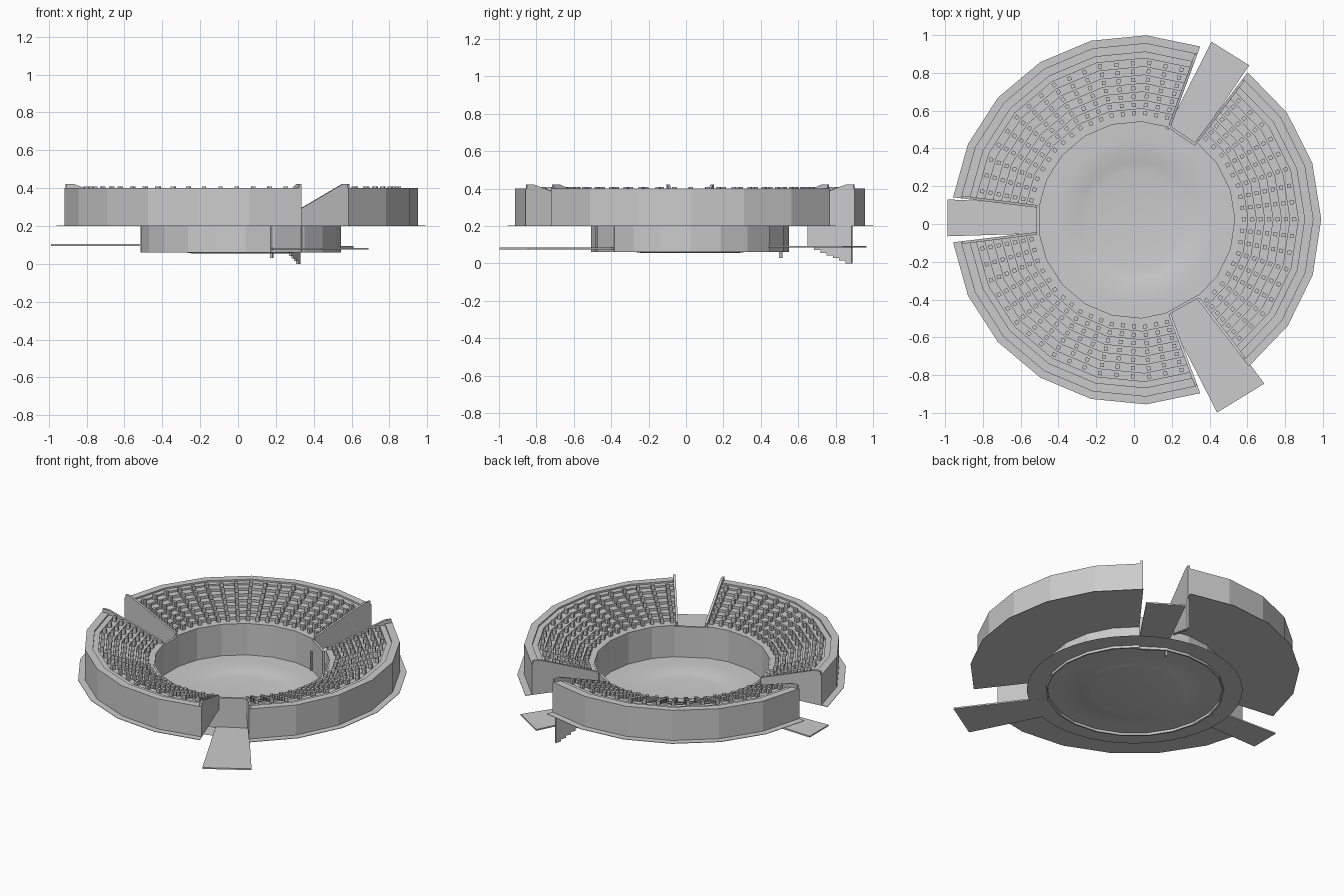
import bpy, bmesh
from math import sin, cos, radians, pi
from mathutils import Vector, Matrix

if "Cube" in bpy.data.objects:
    bpy.data.objects.remove(bpy.data.objects["Cube"])

CX, CY = 0.013, 0.022
STANDS = {"right": (-52.5, 53.0), "back": (69.8, 173.0), "front": (187.0, 290.2)}
ROWS, COLS, PITCH, RISE = 7, 17, 0.0445, 0.0165


def polar(r, deg, z):
    a = radians(deg)
    return Vector((CX + r * cos(a), CY + r * sin(a), z))


def finish(bm, name, normals=True):
    if normals:
        bmesh.ops.recalc_face_normals(bm, faces=bm.faces)
    me = bpy.data.meshes.new(name)
    bm.to_mesh(me)
    bm.free()
    ob = bpy.data.objects.new(name, me)
    bpy.context.collection.objects.link(ob)
    return ob


def sweep(name, profile, a0, a1, n):
    """Closed (r, z) profile swept around the arena centre, with end caps."""
    bm = bmesh.new()
    rings = []
    for i in range(n + 1):
        a = a0 + (a1 - a0) * i / n
        rings.append([bm.verts.new(polar(r, a, z)) for r, z in profile])
    m = len(profile)
    for A, B in zip(rings, rings[1:]):
        for j in range(m):
            k = (j + 1) % m
            bm.faces.new((A[j], B[j], B[k], A[k]))
    bm.faces.new(rings[0])
    bm.faces.new(rings[-1])
    return finish(bm, name)


def radial_panel(name, profile, deg, thick):
    """Upright (r, z) outline on a radial line, thickened sideways."""
    bm = bmesh.new()
    side = Vector((-sin(radians(deg)), cos(radians(deg)), 0)) * thick
    f = bm.faces.new([bm.verts.new(polar(r, deg, z)) for r, z in profile])
    ext = bmesh.ops.extrude_face_region(bm, geom=[f])["geom"]
    bmesh.ops.translate(bm, vec=side, verts=[v for v in ext if isinstance(v, bmesh.types.BMVert)])
    return finish(bm, name)


def slab(name, corners, z0, z1):
    """Flat plate from plan corners."""
    bm = bmesh.new()
    f = bm.faces.new([bm.verts.new((x, y, z0)) for x, y in corners])
    ext = bmesh.ops.extrude_face_region(bm, geom=[f])["geom"]
    bmesh.ops.translate(bm, vec=(0, 0, z1 - z0), verts=[v for v in ext if isinstance(v, bmesh.types.BMVert)])
    return finish(bm, name)


# Stepped stand profile: inner lip, seven tiers, rim, outer wall, base flange
tiers = [(0.53, 0.2), (0.53, 0.28)]
for i in range(ROWS):
    z = 0.28 + RISE * i
    r = 0.545 + PITCH * i
    if i:
        tiers.append((r, z))
    tiers.append((r + PITCH, z))
r = 0.545 + PITCH * ROWS
tiers += [(r, 0.39), (0.89, 0.39), (0.89, 0.4), (0.937, 0.4), (0.937, 0.203), (0.978, 0.203), (0.978, 0.2)]

parapet = [(0.53, 0.2), (0.53, 0.295), (0.56, 0.305), (0.89, 0.422), (0.93, 0.422), (0.93, 0.2)]

for side, (a0, a1) in STANDS.items():
    sweep(side + "_stand", tiers, a0, a1, 6)
    # Arena wall below the stand
    sweep(side + "_arena_wall", [(0.52, 0.06), (0.52, 0.282), (0.53, 0.282), (0.53, 0.06)], a0, a1, 6)
    # Sloping end parapets
    radial_panel(side + "_parapet_a", parapet, a0, 0.014)
    radial_panel(side + "_parapet_b", parapet, a1, -0.014)
    # Seats, following the faceted tiers
    bm = bmesh.new()
    seg = (a1 - a0) / 6
    for c in range(COLS):
        a = a0 + 3.5 + (a1 - a0 - 7) * c / (COLS - 1)
        mid = a0 + (int((a - a0) / seg) + 0.5) * seg
        flat = cos(radians(seg / 2)) / cos(radians(a - mid))
        for i in range(ROWS):
            z = 0.28 + RISE * i
            p = polar((0.565 + PITCH * i) * flat + 0.004, a, z + 0.015)
            M = Matrix.Translation(p) @ Matrix.Rotation(radians(mid), 4, 'Z') @ Matrix.Diagonal((0.021, 0.021, 0.03, 1))
            bmesh.ops.create_cube(bm, size=1, matrix=M)
    finish(bm, side + "_seats")

# Arena floor with a shallow round basin
bm = bmesh.new()
N = 48
prev = None
for r, z in [(0.64, 0.076), (0.43, 0.076), (0.355, 0.073), (0.31, 0.063), (0.255, 0.055)]:
    ring = [bm.verts.new(polar(r, 360 * i / N, z)) for i in range(N)]
    if prev:
        for i in range(N):
            k = (i + 1) % N
            bm.faces.new((prev[i], prev[k], ring[k], ring[i]))
    prev = ring
bm.faces.new(prev)
for f in bm.faces:
    f.smooth = True
finish(bm, "arena_floor")

# Entrance ramps in the three gaps: inner pair, then outer pair of corners
RAMPS = {
    "left": ([(-0.5, -0.05), (-0.5, 0.11), (-0.987, 0.13), (-0.987, -0.065)], 0.095),
    "back": ([(0.18, 0.51), (0.32, 0.415), (0.61, 0.84), (0.41, 0.965)], 0.084),
    "front": ([(0.34, -0.375), (0.17, -0.47), (0.44, -0.998), (0.69, -0.845)], 0.075),
}
for side, (pts, z) in RAMPS.items():
    slab(side + "_ramp", pts, z, z + 0.009)
    # Gate panel closing the arena wall at the ramp
    p, q = Vector(pts[0]), Vector(pts[1])
    out = ((Vector(pts[2]) + Vector(pts[3])) / 2 - (p + q) / 2).normalized() * 0.015
    ext = (q - p).normalized() * 0.004
    slab(side + "_gate", [p - ext, q + ext, q + ext + out, p - ext + out], 0.06, 0.275)

# Stair side hanging under the end of the back stand
steps = [(0.92, 0.2), (0.67, 0.2)]
for i in range(7):
    z = 0.085 - 0.085 * i / 6
    r = 0.67 + 0.25 * i / 7
    steps += [(r, z), (r + 0.25 / 7, z)]
radial_panel("stair_side", steps, 69.8, 0.012)

# Small gate post
radial_panel("gate_post", [(0.505, 0.03), (0.52, 0.03), (0.52, 0.2), (0.505, 0.2)], 70.5, 0.012)
